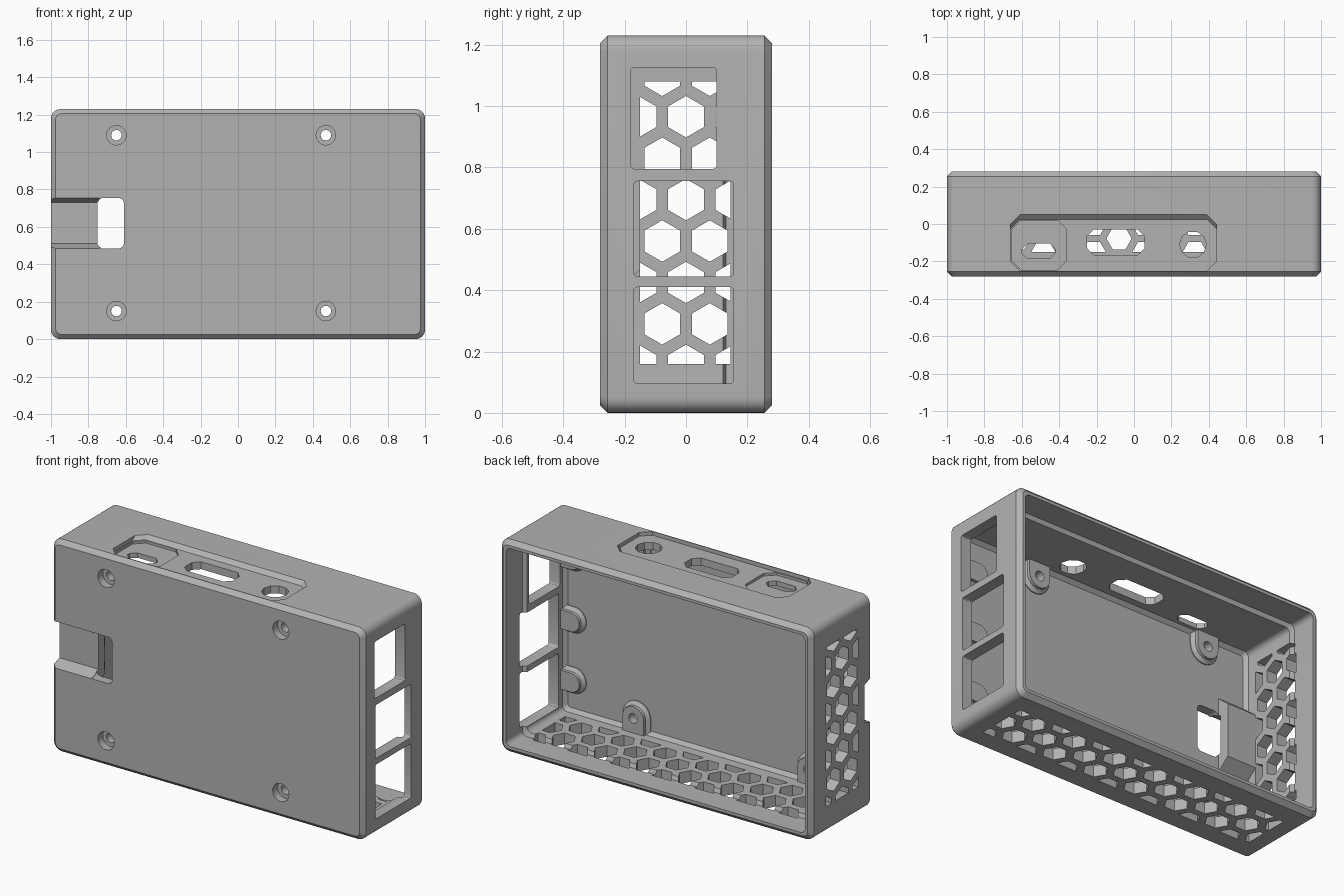
import bpy, bmesh, math

if "Cube" in bpy.data.objects:
    bpy.data.objects.remove(bpy.data.objects["Cube"])

grey = bpy.data.materials.new("plain_grey")
grey.use_nodes = True
COLOUR = (0.45, 0.45, 0.45, 1)
grey.diffuse_color = COLOUR
grey.node_tree.nodes["Principled BSDF"].inputs["Base Color"].default_value = COLOUR

# How a profile point (u, v) at depth w maps to space for each extrusion axis
PLACE = {"X": lambda u, v, w: (w, u, v),
         "Y": lambda u, v, w: (u, w, v),
         "Z": lambda u, v, w: (u, v, w)}


def add_loft(bm, axis, sections):
    """Skin closed profiles, each given as (points, depth), and cap the ends."""
    rings = [[bm.verts.new(PLACE[axis](u, v, w)) for u, v in pts] for pts, w in sections]
    n = len(rings[0])
    for a, b in zip(rings, rings[1:]):
        for i in range(n):
            bm.faces.new((a[i], a[(i + 1) % n], b[(i + 1) % n], b[i]))
    bm.faces.new(rings[0])
    bm.faces.new(rings[-1])


def make(name, axis, solids):
    bm = bmesh.new()
    for sections in solids:
        add_loft(bm, axis, sections)
    bmesh.ops.recalc_face_normals(bm, faces=bm.faces)
    mesh = bpy.data.meshes.new(name)
    bm.to_mesh(mesh)
    bm.free()
    mesh.materials.append(grey)
    obj = bpy.data.objects.new(name, mesh)
    bpy.context.collection.objects.link(obj)
    return obj


def prism(pts, a, b):
    return [(pts, a), (pts, b)]


def rounded(u0, u1, v0, v1, r, steps=6):
    pts = []
    corners = [(u1 - r, v1 - r), (u0 + r, v1 - r), (u0 + r, v0 + r), (u1 - r, v0 + r)]
    for k, (cu, cv) in enumerate(corners):
        for i in range(steps + 1):
            t = math.pi / 2 * (k + i / steps)
            pts.append((cu + r * math.cos(t), cv + r * math.sin(t)))
    return pts


def circle(u, v, r, n=24, turn=0.0):
    return [(u + r * math.cos(turn + math.tau * i / n),
             v + r * math.sin(turn + math.tau * i / n)) for i in range(n)]


def clip(pts, k, limit, sign):
    """Keep the part of a convex polygon where sign * (p[k] - limit) <= 0."""
    out = []
    for p, q in zip(pts, pts[1:] + pts[:1]):
        dp, dq = sign * (p[k] - limit), sign * (q[k] - limit)
        if dp <= 0:
            out.append(p)
        if dp * dq < 0:
            t = dp / (dp - dq)
            out.append((p[0] + t * (q[0] - p[0]), p[1] + t * (q[1] - p[1])))
    return out


PITCH, ROW, HEX = 0.155, 0.135, 0.0675
Y_MIN, Y_MAX = -0.15, 0.145


def honeycomb(start, low, high, w0, w1, swap):
    """Staggered vent hexagons in (y, along), trimmed to a rectangle."""
    solids = []
    for row in range(-8, 9):
        along = start + row * ROW
        shift = 0.5 if row % 2 == 0 else 0
        for col in range(-2, 3):
            pts = circle((col + shift) * PITCH, along, HEX, 6, math.pi / 6)
            for k, limit, sign in ((0, Y_MIN, -1), (0, Y_MAX, 1), (1, low, -1), (1, high, 1)):
                pts = clip(pts, k, limit, sign)
            if len(pts) > 2:
                if swap:
                    pts = [(v, u) for u, v in pts]
                solids.append(prism(pts, w0, w1))
    return solids


def combine(target, other, operation):
    mod = target.modifiers.new(other.name, "BOOLEAN")
    mod.object, mod.operation, mod.solver = other, operation, "EXACT"
    bpy.context.view_layer.objects.active = target
    bpy.ops.object.modifier_apply(modifier=mod.name)
    bpy.data.objects.remove(other)


# Outer body with chamfered front and back edges
TOP, FRONT, BACK = 1.23, -0.28, 0.28
CHAMFER, WALL, LIP, FLOOR = 0.025, 0.065, 0.042, -0.225


def body_ring(inset, r):
    return rounded(-1 + inset, 1 - inset, inset, TOP - inset, r)


case = make("case_shell", "Y", [[
    (body_ring(CHAMFER, 0.03), FRONT), (body_ring(0, 0.05), FRONT + CHAMFER),
    (body_ring(0, 0.05), BACK - CHAMFER), (body_ring(CHAMFER, 0.03), BACK)]])

# Open cavity with a stepped lip for the lid
combine(case, make("cavity", "Y", [[
    (body_ring(WALL + 0.02, 0.02), FLOOR), (body_ring(WALL, 0.03), FLOOR + 0.02),
    (body_ring(WALL, 0.03), 0.12), (body_ring(LIP, 0.03), 0.13),
    (body_ring(LIP, 0.03), 0.35)]]), "DIFFERENCE")


# Standoffs that run into the nearest wall
def tab(u, v, r, direction, reach):
    """Half-round outline whose straight sides run along direction."""
    a = math.atan2(direction[1], direction[0])
    arc = [a + math.pi / 2 + math.pi * i / 12 for i in range(13)]
    pts = [(u + r * math.cos(t), v + r * math.sin(t)) for t in arc]
    ends = [pts[-1], pts[0]]
    return pts + [(p[0] + reach * direction[0], p[1] + reach * direction[1]) for p in ends]


def standoff(u, v, r, direction, reach):
    wide, slim = (tab(u, v, k, direction, reach) for k in (r + 0.02, r))
    return [(wide, FLOOR - 0.02), (wide, FLOOR + 0.005), (slim, FLOOR + 0.02), (slim, -0.187)]


SCREWS = [(x, z) for x in (-0.65, 0.47) for z in (0.15, 1.09)]
bosses = [standoff(x, z, 0.068, (0, -1 if z < 0.6 else 1), 0.11) for x, z in SCREWS]
bosses += [standoff(0.87, z, 0.055, (1, 0), 0.09) for z in (0.25, 0.6, 0.96)]
combine(case, make("standoffs", "Y", bosses), "UNION")

# Raised card slot block, then its sloped pocket and finger opening
block = [(-0.24, 0.39), (-0.15, 0.465), (-0.15, 0.775), (-0.24, 0.85)]
combine(case, make("card_block", "X", [prism(block, -0.96, -0.75)]), "UNION")
pocket = [(-0.3, 0.478), (-0.207, 0.51), (-0.207, 0.73), (-0.3, 0.762)]
combine(case, make("card_pocket", "X", [prism(pocket, -1.1, -0.74)]), "DIFFERENCE")
combine(case, make("finger_opening", "Y", [
    prism(rounded(-0.75, -0.61, 0.485, 0.755, 0.03), -0.3, -0.1)]), "DIFFERENCE")

# Counterbored screw holes
combine(case, make("screw_holes", "Y", [[
    (circle(x, z, 0.052), -0.3), (circle(x, z, 0.052), -0.235),
    (circle(x, z, 0.028), -0.235), (circle(x, z, 0.028), -0.1)] for x, z in SCREWS]), "DIFFERENCE")

# Three large connector windows on the left-hand wall
windows = [(-0.18, 0.1, 0.795, 1.125), (-0.17, 0.155, 0.445, 0.755), (-0.17, 0.155, 0.095, 0.41)]
combine(case, make("connector_windows", "X", [
    prism(rounded(*w, 0.012, 3), 0.9, 1.1) for w in windows]), "DIFFERENCE")


# Shallow recess around the top ports, deeper at the power port
def octagon(u0, u1, v0, v1, c):
    return [(u0 + c, v0), (u1 - c, v0), (u1, v0 + c), (u1, v1 - c),
            (u1 - c, v1), (u0 + c, v1), (u0, v1 - c), (u0, v0 + c)]


combine(case, make("port_recess", "Z", [[
    (octagon(-0.66, 0.44, -0.25, 0.025, 0.05), TOP - 0.022),
    (octagon(-0.66, 0.44, -0.25, 0.05, 0.05), TOP),
    (octagon(-0.66, 0.44, -0.25, 0.05, 0.05), TOP + 0.1)]]), "DIFFERENCE")
combine(case, make("power_recess", "Z", [
    prism(octagon(-0.655, -0.36, -0.245, 0.02, 0.05), TOP - 0.037, TOP + 0.1)]), "DIFFERENCE")
ports = [octagon(-0.6, -0.42, -0.185, -0.105, 0.03), octagon(-0.25, 0.055, -0.165, -0.03, 0.035),
         circle(0.315, -0.11, 0.072, 10)]
combine(case, make("top_ports", "Z", [prism(p, 1.1, 1.4) for p in ports]), "DIFFERENCE")

# Honeycomb vents through the right-hand wall and the underside
combine(case, make("side_vents", "X", honeycomb(0.56, 0.16, 1.08, -1.1, -0.9, False)), "DIFFERENCE")
combine(case, make("bottom_vents", "Z", honeycomb(-0.08, -0.88, 0.88, -0.1, 0.1, True)), "DIFFERENCE")

# Smooth rounded corners, keep hard edges
bpy.ops.object.select_all(action="DESELECT")
case.select_set(True)
bpy.context.view_layer.objects.active = case
bpy.ops.object.shade_smooth_by_angle(angle=math.radians(30))
